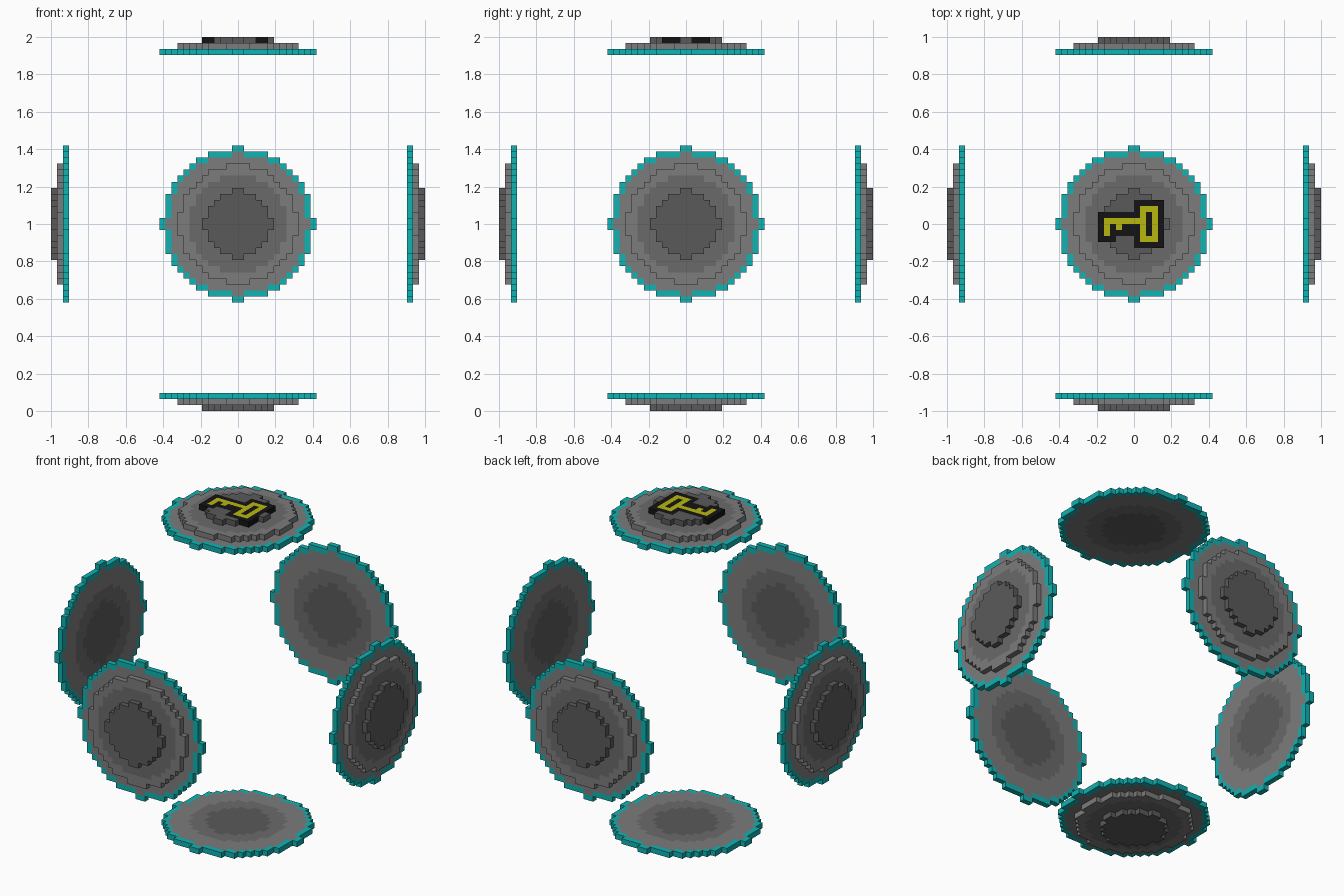
import bpy, bmesh, math
from mathutils import Matrix, Vector

if "Cube" in bpy.data.objects:
    bpy.data.objects.remove(bpy.data.objects["Cube"])

S = 2 / 62            # edge of one block; the whole model is 62 blocks wide
LAYERS = [(28, 157), (29, 94), (30, 31)]   # block height, squared radius


def material(name, r, g, b):
    def lin(c):
        c /= 255
        return c / 12.92 if c < 0.04 else ((c + 0.055) / 1.055) ** 2.4
    m = bpy.data.materials.new(name)
    m.diffuse_color = (lin(r), lin(g), lin(b), 1)
    m.use_nodes = True
    m.node_tree.nodes["Principled BSDF"].inputs["Base Color"].default_value = m.diffuse_color
    return m


MATS = [material("teal", 16, 178, 178), material("light_grey", 124, 124, 124),
        material("mid_grey", 106, 106, 106), material("dark_grey", 90, 90, 90),
        material("black", 20, 20, 20), material("yellow", 184, 184, 16)]
TEAL, LIGHT, MID, DARK, BLACK, YELLOW = range(6)

# Key emblem, top row first, left column at x = -6
KEY = ["......BBBBB",
       "......BYYYB",
       "BBBBBBBYBYB",
       "BYYYYYYYBYB",
       "BYBYBBBYBYB",
       "BYBBBBBYBYB",
       "BBB...BYYYB",
       "......BBBBB"]


def inside(i, j, r2):
    return (i + 0.5) ** 2 + (j + 0.5) ** 2 <= r2


def disc_blocks():
    """Stepped round disc: block position -> colour"""
    blocks = {}
    for k, r2 in LAYERS:
        for i in range(-13, 13):
            for j in range(-13, 13):
                if not inside(i, j, r2):
                    continue
                rim = not all(inside(i + a, j + b, r2)
                              for a, b in ((1, 0), (-1, 0), (0, 1), (0, -1)))
                if k == 28 and rim:
                    col = TEAL
                elif inside(i, j, 31):
                    col = DARK
                elif inside(i, j, 66):
                    col = MID
                else:
                    col = LIGHT
                blocks[i, j, k] = col
    return blocks


def add_key(blocks):
    for row, line in enumerate(KEY):
        for col, ch in enumerate(line):
            if ch != ".":
                blocks[col - 6, 3 - row, 30] = YELLOW if ch == "Y" else BLACK


def build(name, blocks, rotation):
    """Skin the blocks with outer faces only, then turn the disc into place"""
    bm = bmesh.new()
    verts = {}

    def vert(p):
        key = tuple(round(c) for c in p)
        if key not in verts:
            verts[key] = bm.verts.new(Vector(key) * S)
        return verts[key]

    for cell, col in blocks.items():
        for axis in range(3):
            for side in (0, 1):
                step = Vector((0, 0, 0))
                step[axis] = 2 * side - 1
                if tuple(int(c + d) for c, d in zip(cell, step)) in blocks:
                    continue
                u, v = Vector((0, 0, 0)), Vector((0, 0, 0))
                u[(axis + 1) % 3] = v[(axis + 2) % 3] = 1
                o = Vector(cell)
                o[axis] += side
                quad = [o, o + u, o + u + v, o + v]
                if not side:
                    quad.reverse()
                bm.faces.new([vert(p) for p in quad]).material_index = col
    bm.transform(Matrix.Translation((0, 0, 1)) @ rotation)
    mesh = bpy.data.meshes.new(name)
    bm.to_mesh(mesh)
    bm.free()
    for m in MATS:
        mesh.materials.append(m)
    bpy.context.collection.objects.link(bpy.data.objects.new(name, mesh))


# Six discs facing outward, key emblem on the top one
for name, angle, axis in [("top_disc", 0, "X"), ("bottom_disc", 180, "X"),
                          ("front_disc", 90, "X"), ("back_disc", -90, "X"),
                          ("right_disc", 90, "Y"), ("left_disc", -90, "Y")]:
    blocks = disc_blocks()
    if name == "top_disc":
        add_key(blocks)
    build(name, blocks, Matrix.Rotation(math.radians(angle), 4, axis))
